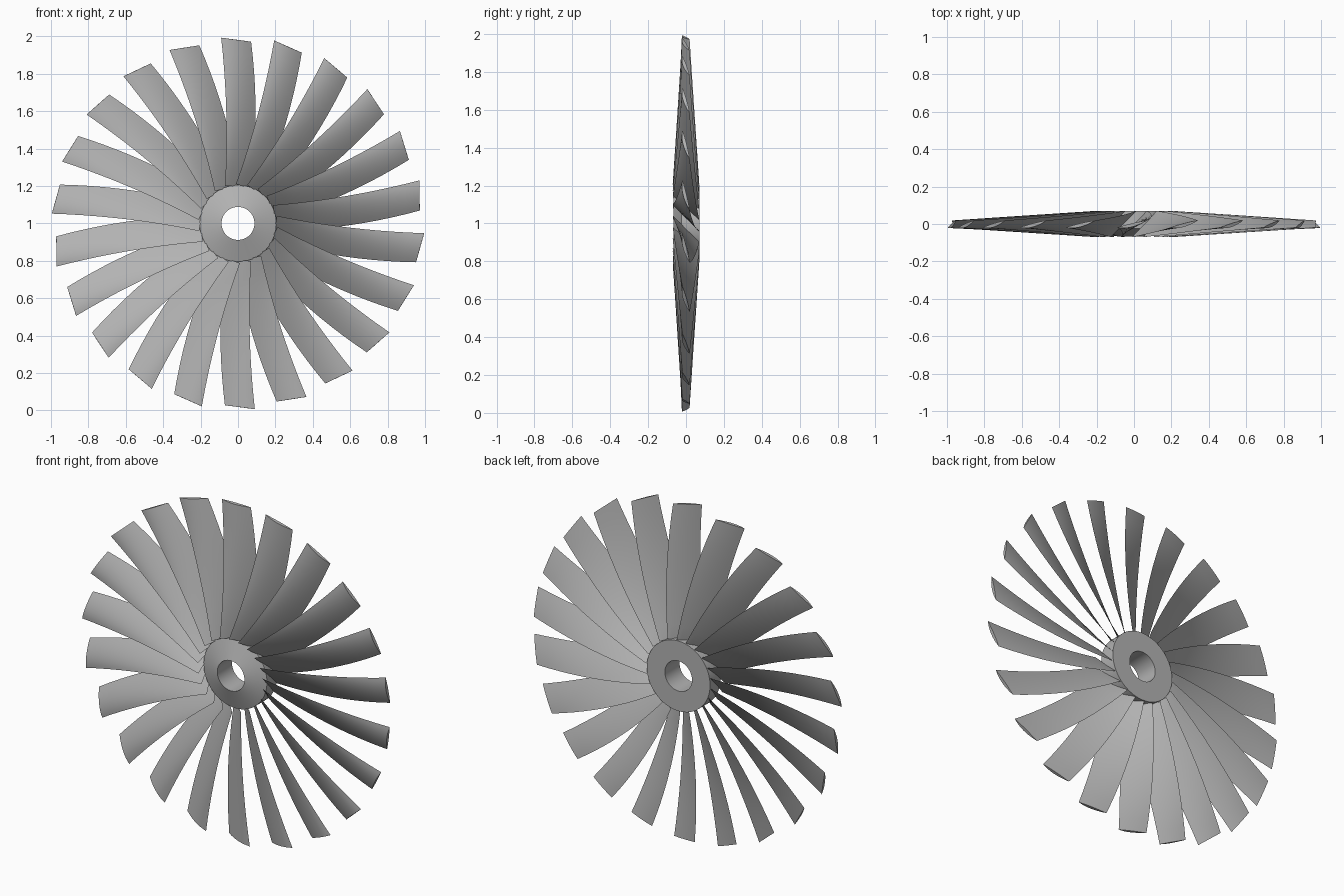
import bpy, bmesh, math
from mathutils import Matrix, Vector

cube = bpy.data.objects.get("Cube")
if cube:
    bpy.data.objects.remove(cube)

BLADES = 22
CENTRE = Vector((0, 0, 1))
metal = bpy.data.materials.new("grey_metal")
metal.use_nodes = True
colour = (0.45, 0.45, 0.45, 1)
metal.diffuse_color = colour
metal.node_tree.nodes["Principled BSDF"].inputs["Base Color"].default_value = colour


def finish(name, bm, angle):
    bmesh.ops.recalc_face_normals(bm, faces=bm.faces)
    mesh = bpy.data.meshes.new(name)
    bm.to_mesh(mesh)
    bm.free()
    mesh.materials.append(metal)
    obj = bpy.data.objects.new(name, mesh)
    bpy.context.collection.objects.link(obj)
    bpy.ops.object.select_all(action="DESELECT")
    obj.select_set(True)
    bpy.context.view_layer.objects.active = obj
    bpy.ops.object.shade_smooth_by_angle(angle=math.radians(angle))
    return obj


def through(a, b, c, t):
    """Quadratic through a, b, c at t = 0, 0.55 and 1."""
    m = 0.55
    return (a * (t - m) * (t - 1) / m + b * t * (t - 1) / (m * (m - 1))
            + c * t * (t - m) / (1 - m))


def blade_section(t, steps=8):
    """Closed cambered section at span t, root to tip."""
    y = 0.07 + (0.019 - 0.07) * t
    lead = Vector((through(-0.07, -0.064, -0.09, t), -y, 0.2 + 0.793 * t))
    trail = Vector((through(0.07, 0.094, 0.07, t), y, 0.197 + 0.775 * t))
    chord = trail - lead
    out = Vector((-chord.y, 0, 0)) + Vector((0, -chord.x, 0))
    out.normalize()
    front, back = 0.022 - 0.005 * t, 0.004
    points = []
    for i in range(steps + 1):
        s = i / steps
        points.append(lead + chord * s + out * front * 4 * s * (1 - s))
    for i in range(steps - 1, 0, -1):
        s = i / steps
        points.append(lead + chord * s - out * back * 4 * s * (1 - s))
    return points


# Blade: lofted sections with capped root and tip
bm = bmesh.new()
rings = [[bm.verts.new(p) for p in blade_section(k / 10)] for k in range(11)]
count = len(rings[0])
for low, high in zip(rings, rings[1:]):
    for i in range(count):
        j = (i + 1) % count
        bm.faces.new((low[i], low[j], high[j], high[i]))
bm.faces.new(rings[0])
bm.faces.new(rings[-1])
first = finish("blade_01", bm, 40)
first.location = CENTRE

# Remaining blades share the mesh and turn round the axle
for k in range(1, BLADES):
    blade = first.copy()
    blade.name = f"blade_{k + 1:02d}"
    blade.matrix_world = (Matrix.Translation(CENTRE)
                          @ Matrix.Rotation(math.tau * k / BLADES, 4, "Y"))
    bpy.context.collection.objects.link(blade)

# Hub: conical front, flat back and a bored centre
profile = [(0.088, -0.066), (0.205, -0.025), (0.205, 0.07), (0.088, 0.07)]
bm = bmesh.new()
verts = [bm.verts.new((r, y, 0)) for r, y in profile]
edges = [bm.edges.new((verts[i], verts[(i + 1) % 4])) for i in range(4)]
bmesh.ops.spin(bm, geom=verts + edges, cent=(0, 0, 0), axis=(0, 1, 0),
               angle=math.tau, steps=64, use_merge=True)
bmesh.ops.remove_doubles(bm, verts=bm.verts, dist=0.0001)
hub = finish("hub", bm, 30)
hub.location = CENTRE
